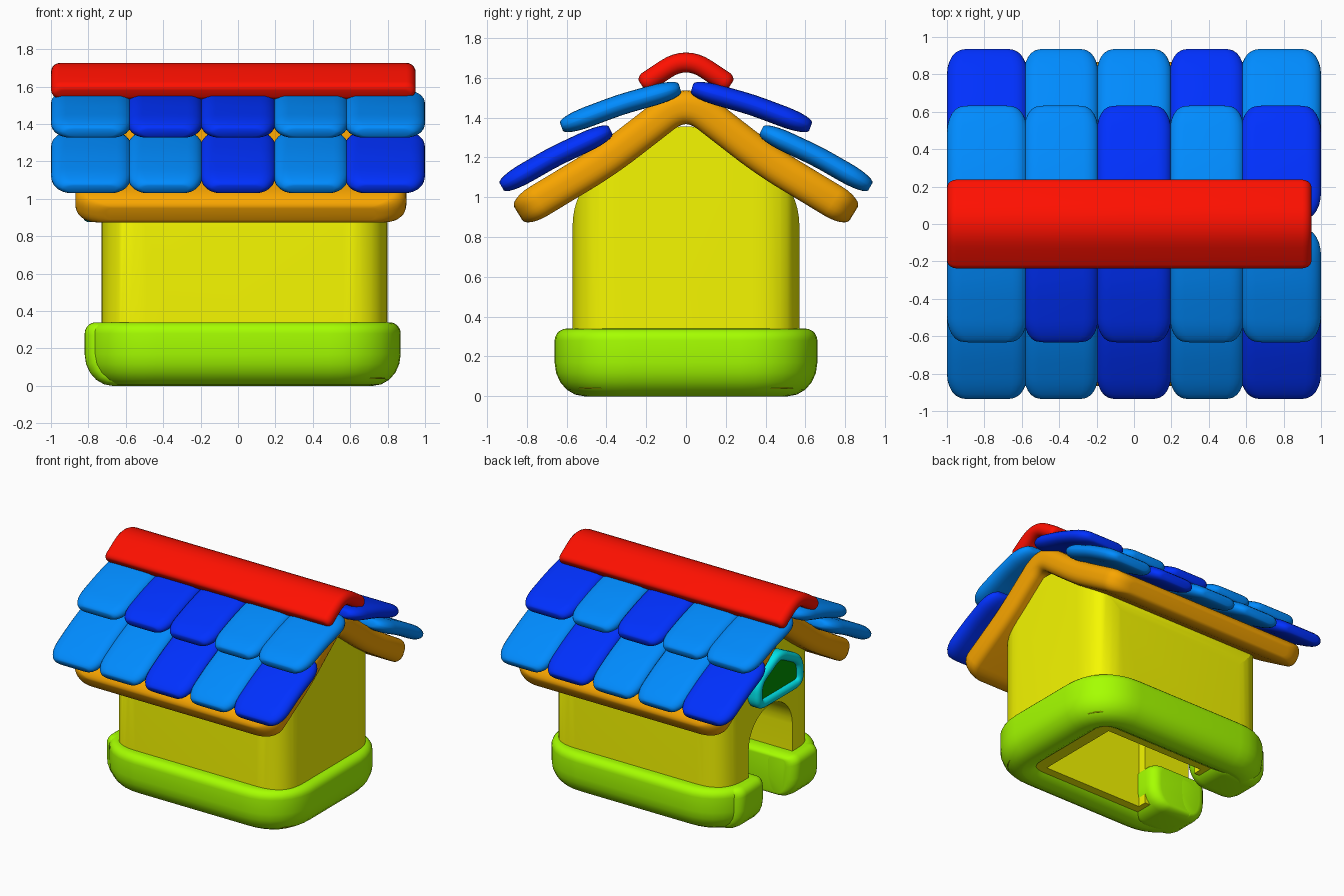
import bpy, bmesh
from math import sin, cos, pi, radians
from mathutils import Vector as V

if "Cube" in bpy.data.objects:
    bpy.data.objects.remove(bpy.data.objects["Cube"])


def material(name, rgb):
    m = bpy.data.materials.new(name)
    m.diffuse_color = (*rgb, 1)
    m.use_nodes = True
    m.node_tree.nodes["Principled BSDF"].inputs["Base Color"].default_value = m.diffuse_color
    return m


YELLOW = material("wall_yellow", (0.92, 0.94, 0))
LIME = material("base_lime", (0.38, 1, 0))
ORANGE = material("roof_orange", (0.95, 0.38, 0))
RED = material("ridge_red", (1, 0.005, 0))
LIGHT = material("tile_light", (0, 0.26, 1))
DARK = material("tile_dark", (0, 0.03, 1))
CYAN = material("sign_cyan", (0, 0.8, 0.85))
GREEN = material("sign_green", (0, 0.3, 0))


def smooth(ob):
    bpy.ops.object.select_all(action='DESELECT')
    ob.select_set(True)
    bpy.context.view_layer.objects.active = ob
    bpy.ops.object.shade_smooth_by_angle(angle=radians(40))


def finish(name, bm, mat):
    bmesh.ops.remove_doubles(bm, verts=bm.verts, dist=0.0002)
    bmesh.ops.recalc_face_normals(bm, faces=bm.faces)
    me = bpy.data.meshes.new(name)
    bm.to_mesh(me)
    bm.free()
    ob = bpy.data.objects.new(name, me)
    bpy.context.collection.objects.link(ob)
    if mat:
        me.materials.append(mat)
    smooth(ob)
    return ob


def fillet(points, d, closed=False, n=8):
    """Round the corners of a path, starting each curve d before the corner."""
    p = [V(q) for q in points]
    out = []
    for i, c in enumerate(p):
        if not closed and i in (0, len(p) - 1):
            out.append(c)
            continue
        a = c + (p[i - 1] - c).normalized() * d
        b = c + (p[(i + 1) % len(p)] - c).normalized() * d
        for k in range(n + 1):
            t = k / n
            out.append(a * (1 - t) ** 2 + c * 2 * t * (1 - t) + b * t * t)
    return out


def section(A, B, low, high, n=5):
    """Rounded rectangle with its own corner radii on the low and high a sides."""
    pts = []
    for q, (sa, sb) in enumerate(((1, 1), (-1, 1), (-1, -1), (1, -1))):
        ra, rb = high if sa > 0 else low
        for k in range(n + 1):
            t = (q + k / n) * pi / 2
            pts.append((sa * (A - ra) + ra * cos(t), sb * (B - rb) + rb * sin(t)))
    return pts


def sweep(name, path, axis, sec, mat, cap=None, closed=False):
    """Sweep a section along a planar path; cap = (length, inset share a, b)."""
    axis, n = V(axis), len(path)
    rings = []
    for i, p in enumerate(path):
        if closed:
            t = path[(i + 1) % n] - path[i - 1]
        else:
            t = path[min(i + 1, n - 1)] - path[max(i - 1, 0)]
        rings.append((p, t.normalized(), 1, 1))
    if cap:
        length, ia, ib = cap
        first, last = rings[0], rings[-1]
        for k in range(1, 7):
            s, c = sin(k * pi / 12), 1 - cos(k * pi / 12)
            fa, fb = 1 - ia * c, 1 - ib * c
            rings.append((last[0] + last[1] * length * s, last[1], fa, fb))
            rings.insert(0, (first[0] - first[1] * length * s, first[1], fa, fb))
    bm = bmesh.new()
    rows = []
    for p, t, fa, fb in rings:
        side = axis.cross(t)
        rows.append([bm.verts.new(p + axis * a * fa + side * b * fb) for a, b in sec])
    m = len(sec)
    for i in range(len(rows) - (0 if closed else 1)):
        r, s = rows[i], rows[(i + 1) % len(rows)]
        for j in range(m):
            bm.faces.new((r[j], r[(j + 1) % m], s[(j + 1) % m], s[j]))
    if not closed:
        bm.faces.new(rows[0])
        bm.faces.new(rows[-1])
    return finish(name, bm, mat)


def prism(name, points, vec, mat=None):
    bm = bmesh.new()
    f = bm.faces.new([bm.verts.new(p) for p in points])
    g = bmesh.ops.extrude_face_region(bm, geom=[f])["geom"]
    bmesh.ops.translate(bm, vec=V(vec), verts=[v for v in g if isinstance(v, bmesh.types.BMVert)])
    bm.faces.new([e for e in f.verts]) if not f.is_valid else None
    return finish(name, bm, mat)


def boolean(ob, cutter, op):
    m = ob.modifiers.new("cut", 'BOOLEAN')
    m.operation, m.object, m.solver = op, cutter, 'EXACT'
    bpy.context.view_layer.objects.active = ob
    bpy.ops.object.modifier_move_to_index(modifier=m.name, index=0)
    bpy.ops.object.modifier_apply(modifier=m.name)
    bpy.data.objects.remove(cutter)


def gable(x, half, bottom, eave, apex, d=0.2):
    return fillet([(x, -half, bottom), (x, -half, eave), (x, 0, apex), (x, half, eave),
                   (x, half, bottom)], d)


# base: rounded tube around the house, open at the doorway, with deep door ends
path = fillet([(-.665, .25, .17), (-.665, .505, .17), (.715, .505, .17),
               (.715, -.505, .17), (-.665, -.505, .17), (-.665, -.25, .17)], .23)
sweep("base", path, (0, 0, 1), section(.17, .155, (.17, .15), (.06, .06)), LIME, (.08, .2, .5))
for side, s in (("front", -1), ("back", 1)):
    sweep(f"base_{side}_door_end", [V((-.57, s * .42, .17)), V((-.57, s * .25, .17))], (0, 0, 1),
          section(.17, .25, (.17, .15), (.06, .06)), LIME, (.08, .2, .3))

# walls: thick gabled shell with rounded corners and a deep arched door at the left end
walls = prism("walls", gable(-1, .57, .04, 1.05, 1.41), (2, 0, 0), YELLOW)
plan = fillet([(-.73, -.57, 0), (.8, -.57, 0), (.8, .57, 0), (-.73, .57, 0)], .24, True)
boolean(walls, prism("plan_cutter", plan, (0, 0, 2)), 'INTERSECT')
boolean(walls, prism("room_cutter", gable(-.33, .34, 0, .95, 1.18), (.85, 0, 0)), 'DIFFERENCE')
door = [(-1, .27, 0), (-1, .27, .55)]
door += [(-1, .27 * cos(k * pi / 16), .55 + .26 * sin(k * pi / 16)) for k in range(1, 16)]
door += [(-1, -.27, .55), (-1, -.27, 0)]
boolean(walls, prism("door_cutter", door, (.8, 0, 0)), 'DIFFERENCE')
smooth(walls)

# roof: thick folded slab
path = fillet([(.015, -.74, .98), (.015, -.4, 1.185), (.015, 0, 1.495),
               (.015, .4, 1.185), (.015, .74, .98)], .14)
sweep("roof_slab", path, (1, 0, 0), section(.885, .085, (.06, .07), (.06, .07)), ORANGE, (.12, .18, .55))

# ridge cap
path = fillet([(-.025, -.19, 1.585), (-.025, 0, 1.71), (-.025, .19, 1.585)], .12)
sweep("ridge_cap", path, (1, 0, 0), section(.975, .05, (.05, .05), (.05, .05)), RED, (.04, .03, .6))

# tiles: two rows on each slope (D = dark, L = light)
rows = {("front", "upper"): "LDDLL", ("front", "lower"): "LLDLD",
        ("back", "upper"): "LLDLD", ("back", "lower"): "DLLDL"}
lines = {"upper": ((.17, 1.51), (.33, 1.465), (.49, 1.405)),
         "lower": ((.51, 1.275), (.66, 1.205), (.80, 1.125))}
for (slope, row), colours in rows.items():
    s = -1 if slope == "front" else 1
    for i, c in enumerate(colours):
        x, A = (i - 2) * .39, .2
        if i in (0, 4):
            x, A = (i - 2) * .3925, .215
        path = fillet([(x, s * y, z) for y, z in lines[row]], .07)
        sweep(f"{slope}_{row}_tile_{i + 1}", path, (1, 0, 0), section(A, .052, (.08, .05), (.08, .05)),
              DARK if c == "D" else LIGHT, (.145, .38, .6))

# sign over the door: green plate in a cyan rim
path = fillet([(-.775, -.26, .91), (-.775, .26, .91), (-.775, .25, 1.09),
               (-.775, 0, 1.22), (-.775, -.25, 1.09)], .075, True)
sweep("sign_rim", path, (1, 0, 0), section(.055, .035, (.035, .035), (.035, .035)), CYAN, closed=True)
prism("sign_plate", [p - V((.025, 0, 0)) for p in path], (.1, 0, 0), GREEN)
